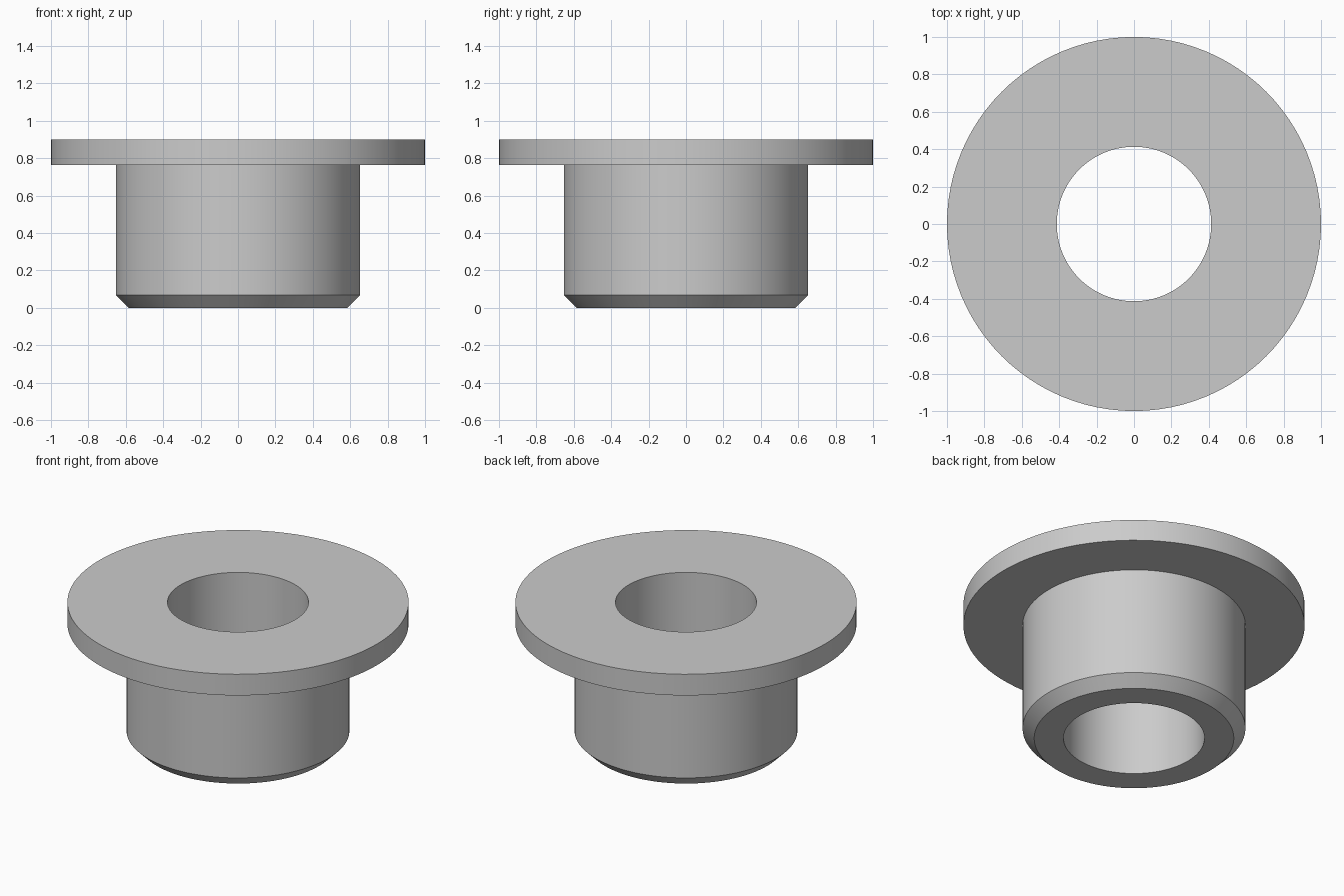
import bpy
import bmesh
from math import cos, sin, tau

cube = bpy.data.objects.get("Cube")
if cube:
    bpy.data.objects.remove(cube, do_unlink=True)

SIDES = 96

# Plain grey metal
metal = bpy.data.materials.new("grey_metal")
metal.use_nodes = True
grey = (0.6, 0.6, 0.6, 1)
metal.diffuse_color = grey
metal.node_tree.nodes["Principled BSDF"].inputs["Base Color"].default_value = grey


def lathe(name, profile):
    """Spin a closed (radius, height) profile, listed counterclockwise, about z."""
    bm = bmesh.new()
    rings = [[bm.verts.new((r * cos(tau * i / SIDES), r * sin(tau * i / SIDES), z))
              for r, z in profile] for i in range(SIDES)]
    for i, ring in enumerate(rings):
        following = rings[(i + 1) % SIDES]
        for j in range(len(profile)):
            k = (j + 1) % len(profile)
            bm.faces.new((ring[j], following[j], following[k], ring[k]))
    bmesh.ops.recalc_face_normals(bm, faces=bm.faces)
    mesh = bpy.data.meshes.new(name)
    bm.to_mesh(mesh)
    bm.free()
    mesh.materials.append(metal)
    obj = bpy.data.objects.new(name, mesh)
    bpy.context.collection.objects.link(obj)
    bpy.ops.object.select_all(action="DESELECT")
    obj.select_set(True)
    bpy.context.view_layer.objects.active = obj
    bpy.ops.object.shade_smooth_by_angle(angle=0.5)
    return obj


# Flanged sleeve: through bore, chamfered lower rim, wide top flange
bore, chamfer, body, flange = 0.413, 0.585, 0.653, 1.0
lathe("flanged_bushing", [
    (bore, 0), (chamfer, 0), (body, 0.068), (body, 0.763),
    (flange, 0.763), (flange, 0.9), (bore, 0.9),
])
